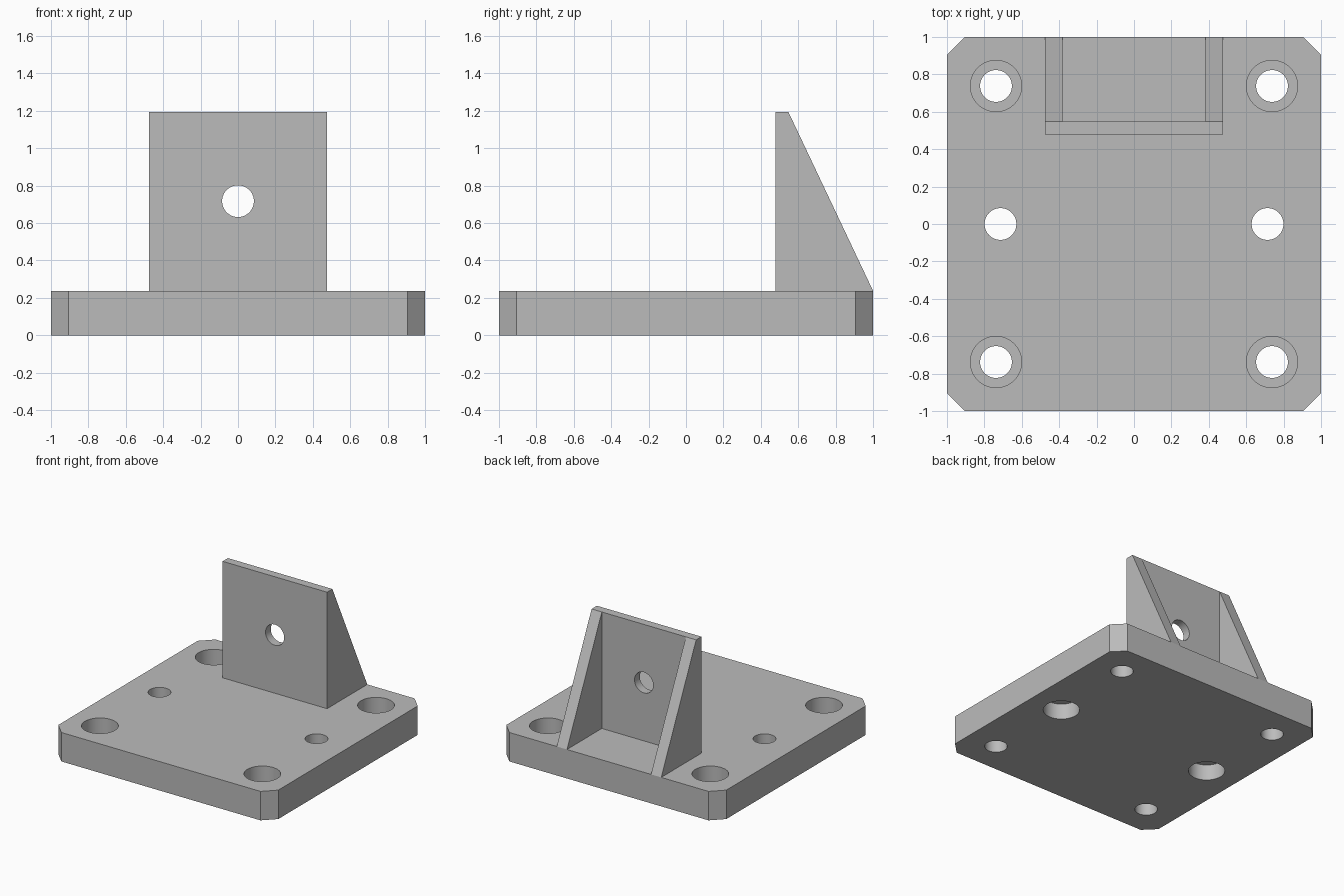
import bpy, bmesh, math
from mathutils import Vector

cube = bpy.data.objects.get("Cube")
if cube:
    bpy.data.objects.remove(cube, do_unlink=True)

PLATE_TOP = 0.238
HOLE_R, BORE_R, BORE_DEPTH = 0.085, 0.137, 0.13

grey = bpy.data.materials.new("plain grey")
grey.use_nodes = True
grey.diffuse_color = (0.5, 0.5, 0.5, 1)
grey.node_tree.nodes["Principled BSDF"].inputs["Base Color"].default_value = (0.5, 0.5, 0.5, 1)


def prism(name, profile, direction):
    """Extrude a closed profile of 3D points along a direction."""
    bm = bmesh.new()
    face = bm.faces.new([bm.verts.new(p) for p in profile])
    ext = bmesh.ops.extrude_face_region(bm, geom=[face])
    verts = [g for g in ext["geom"] if isinstance(g, bmesh.types.BMVert)]
    bmesh.ops.translate(bm, verts=verts, vec=Vector(direction))
    bmesh.ops.recalc_face_normals(bm, faces=bm.faces)
    mesh = bpy.data.meshes.new(name)
    bm.to_mesh(mesh)
    bm.free()
    mesh.materials.append(grey)
    obj = bpy.data.objects.new(name, mesh)
    bpy.context.collection.objects.link(obj)
    return obj


def activate(obj):
    bpy.ops.object.select_all(action='DESELECT')
    obj.select_set(True)
    bpy.context.view_layer.objects.active = obj


def cut(target, cutter):
    """Subtract the cutter, apply the result and discard the cutter."""
    mod = target.modifiers.new("cut", 'BOOLEAN')
    mod.operation, mod.solver, mod.object = 'DIFFERENCE', 'EXACT', cutter
    activate(target)
    bpy.ops.object.modifier_apply(modifier=mod.name)
    bpy.data.objects.remove(cutter, do_unlink=True)


def drill(target, centre, radius, depth, rotation=(0, 0, 0)):
    bpy.ops.mesh.primitive_cylinder_add(vertices=64, radius=radius, depth=depth,
                                        location=centre, rotation=rotation)
    cutter = bpy.context.object
    cutter.data.materials.append(grey)
    cut(target, cutter)


# Base plate with chamfered corners
c = 0.905
outline = [(c, -1), (1, -c), (1, c), (c, 1), (-c, 1), (-1, c), (-1, -c), (-c, -1)]
plate = prism("base_plate", [(x, y, 0) for x, y in outline], (0, 0, PLATE_TOP))

for side in (-1, 1):
    # Corner holes, counterbored from above
    for end in (-1, 1):
        x, y = side * 0.738, end * 0.738
        drill(plate, (x, y, PLATE_TOP / 2), HOLE_R, 1)
        drill(plate, (x, y, PLATE_TOP), BORE_R, BORE_DEPTH * 2)
    # Middle holes, counterbored from below
    drill(plate, (side * 0.714, 0, PLATE_TOP / 2), HOLE_R, 1)
    drill(plate, (side * 0.714, 0, 0), BORE_R, BORE_DEPTH * 2)

# Upright bracket: side profile hollowed at the back to leave a wall and two ribs
W, RIB_IN, Y0, Y1, TOP = 0.475, 0.382, 0.478, 0.547, 1.195
side_profile = [(Y0, PLATE_TOP), (1, PLATE_TOP), (Y1, TOP), (Y0, TOP)]
bracket = prism("upright_bracket", [(-W, y, z) for y, z in side_profile], (2 * W, 0, 0))
pocket = [(-RIB_IN, Y1, 0), (RIB_IN, Y1, 0), (RIB_IN, 1.5, 0), (-RIB_IN, 1.5, 0)]
cut(bracket, prism("pocket_cutter", pocket, (0, 0, 2)))
drill(bracket, (0, Y0, 0.717), HOLE_R, 0.5, (math.pi / 2, 0, 0))

# Smooth hole walls, sharp edges
for obj in (plate, bracket):
    activate(obj)
    bpy.ops.object.shade_smooth_by_angle(angle=math.radians(30))
